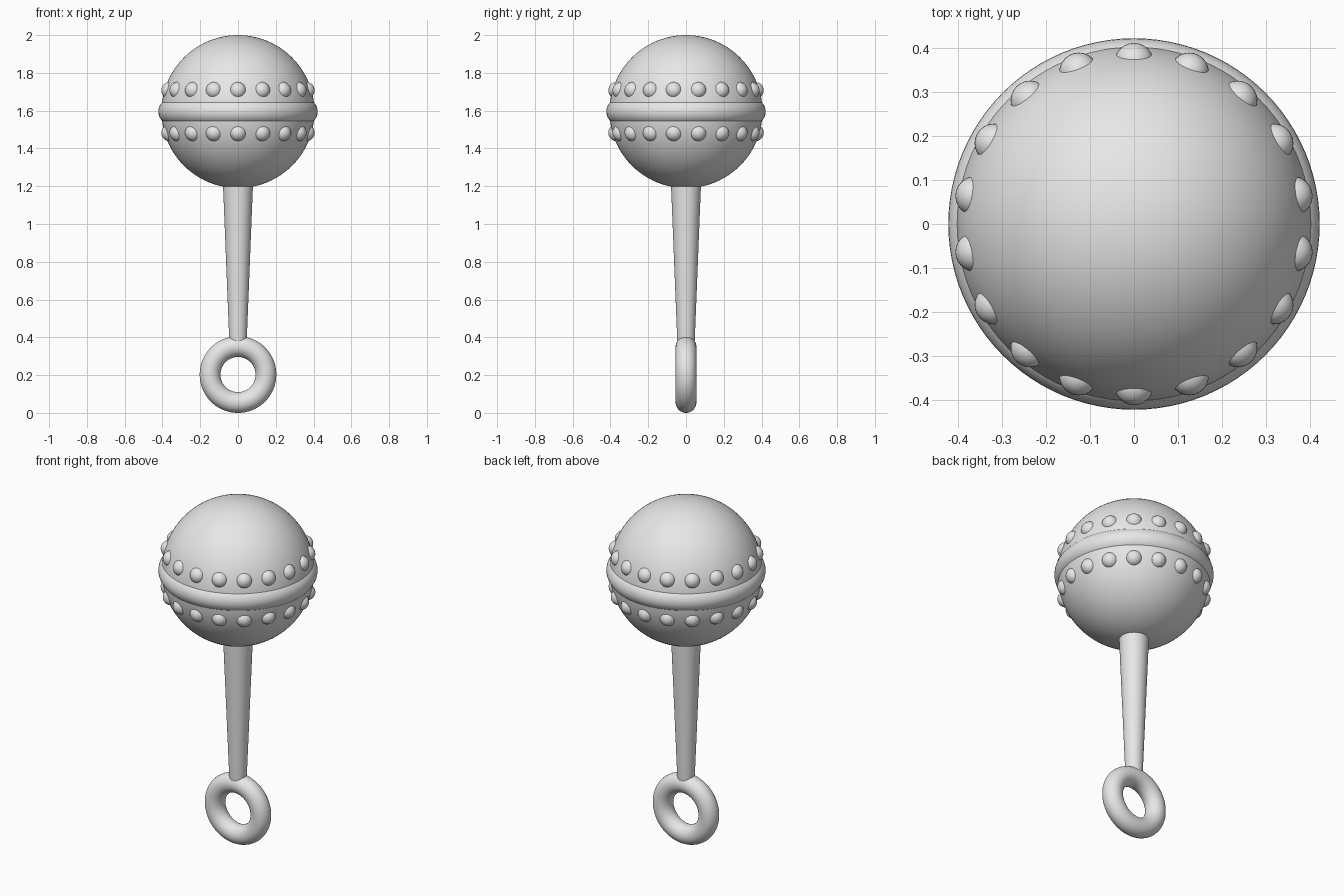
import bpy, math

if "Cube" in bpy.data.objects:
    bpy.data.objects.remove(bpy.data.objects["Cube"])

CZ = 1.595          # height of the rattle head's centre
HEAD_R = 0.405

grey = bpy.data.materials.new("plain grey")
grey.diffuse_color = (0.8, 0.8, 0.8, 1)
grey.use_nodes = True
grey.node_tree.nodes["Principled BSDF"].inputs["Base Color"].default_value = grey.diffuse_color


def finish(name):
    """Name, colour and smooth the newly added object."""
    ob = bpy.context.object
    ob.name = name
    ob.data.materials.append(grey)
    bpy.ops.object.shade_smooth_by_angle(angle=math.radians(40))
    return ob


# Round head
bpy.ops.mesh.primitive_uv_sphere_add(segments=96, ring_count=48, radius=HEAD_R,
                                     location=(0, 0, CZ))
finish("head")

# Raised band around the middle of the head
bpy.ops.mesh.primitive_torus_add(major_segments=96, minor_segments=32,
                                 major_radius=0.352, minor_radius=0.07,
                                 location=(0, 0, CZ))
finish("head_band")

# Two rows of 18 beads, above and below the band
bpy.ops.mesh.primitive_uv_sphere_add(segments=24, ring_count=16, radius=0.0445)
bead = finish("bead")
for row, side in (("upper", 1), ("lower", -1)):
    for i in range(18):
        a = math.radians(90 + 20 * i)
        ob = bead.copy()
        ob.name = f"{row}_bead_{i + 1}"
        ob.location = (0.367 * math.cos(a), 0.367 * math.sin(a), CZ + side * 0.112)
        bpy.context.collection.objects.link(ob)
bpy.data.objects.remove(bead)

# Tapered handle, sunk into the head and the ring
bpy.ops.mesh.primitive_cone_add(vertices=64, radius1=0.045, radius2=0.081,
                                depth=0.9, location=(0, 0, 0.8))
finish("handle")

# Ring at the foot, standing upright and facing the front
bpy.ops.mesh.primitive_torus_add(major_segments=72, minor_segments=32,
                                 major_radius=0.148, minor_radius=0.055,
                                 location=(0, 0, 0.203),
                                 rotation=(math.pi / 2, 0, 0))
finish("foot_ring")
